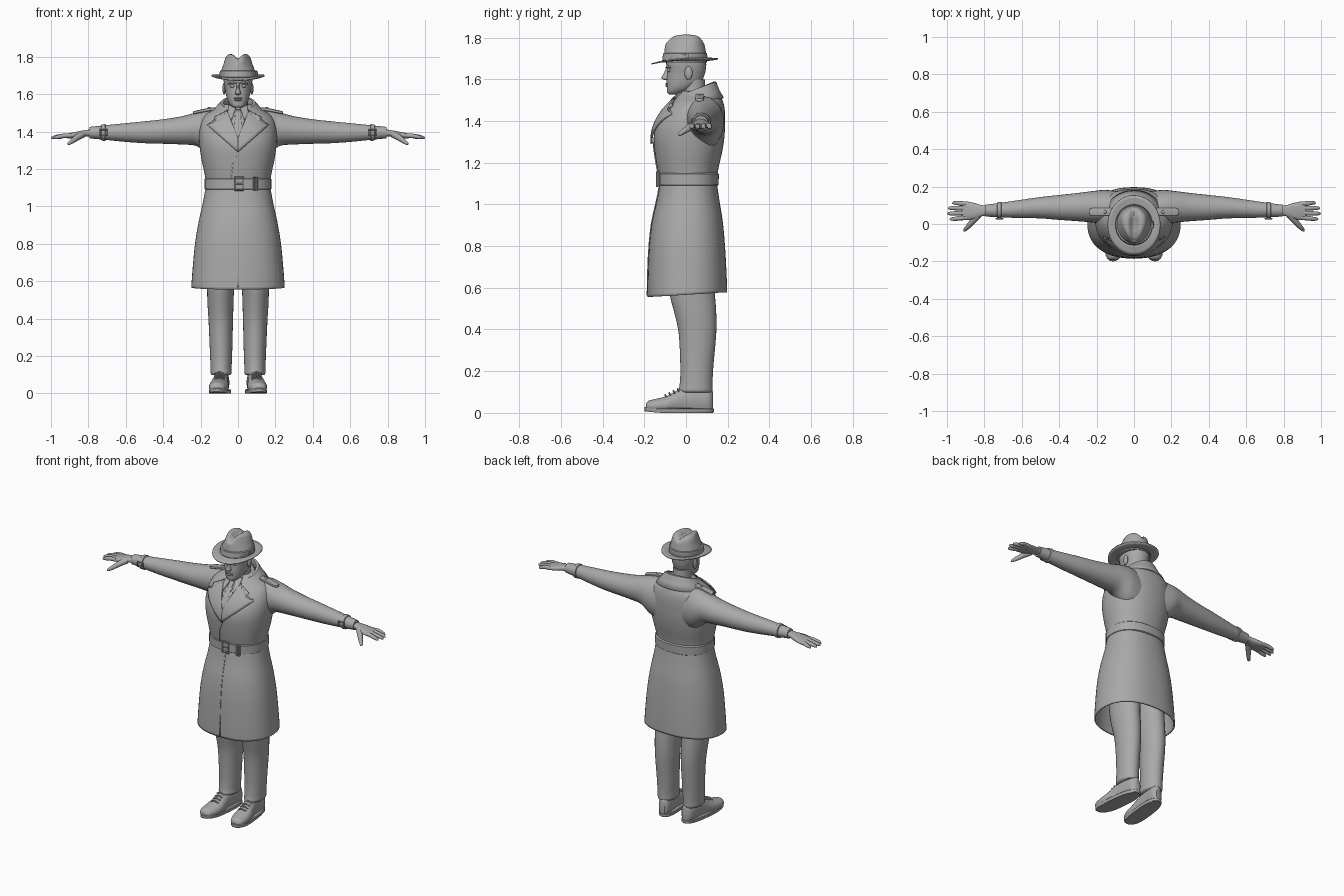
import bpy, bmesh, math
from mathutils import Vector
from mathutils.bvhtree import BVHTree

grey = bpy.data.materials.new("plain grey")
grey.diffuse_color = (0.4, 0.4, 0.4, 1)


def finish(name, bm, mirror=False, thick=0, offset=0, angle=40):
    bmesh.ops.recalc_face_normals(bm, faces=bm.faces[:])
    me = bpy.data.meshes.new(name)
    bm.to_mesh(me)
    bm.free()
    me.materials.append(grey)
    ob = bpy.data.objects.new(name, me)
    bpy.context.collection.objects.link(ob)
    if thick:
        m = ob.modifiers.new("thickness", 'SOLIDIFY')
        m.thickness, m.offset = thick, offset
    if mirror:
        m = ob.modifiers.new("mirror", 'MIRROR')
        m.use_mirror_merge = False
    bpy.ops.object.select_all(action='DESELECT')
    ob.select_set(True)
    bpy.context.view_layer.objects.active = ob
    bpy.ops.object.shade_smooth_by_angle(angle=math.radians(angle))
    return ob


def skin(loops, caps=True, cyclic=False):
    bm = bmesh.new()
    rows = [[bm.verts.new(p) for p in lp] for lp in loops]
    n = len(rows[0])
    pairs = list(zip(rows, rows[1:])) + ([(rows[-1], rows[0])] if cyclic else [])
    for a, b in pairs:
        for i in range(n):
            bm.faces.new((a[i], a[(i + 1) % n], b[(i + 1) % n], b[i]))
    if caps and not cyclic:
        bm.faces.new(rows[0])
        bm.faces.new(rows[-1])
    return bm


def spline(rows, sub):
    out = []
    for i in range(len(rows) - 1):
        p = [rows[max(0, min(len(rows) - 1, i + k))] for k in (-1, 0, 1, 2)]
        for s in range(sub):
            t = s / sub
            out.append([0.5 * (2 * b + (c - a) * t + (2 * a - 5 * b + 4 * c - d) * t * t
                               + (3 * b - a - 3 * c + d) * t ** 3) for a, b, c, d in zip(*p)])
    return out + [list(rows[-1])]


def loft(name, rows, axis='z', sub=4, n=40, power=2.0, caps=True, warp=None, **kw):
    """Rows are (station, low a, high a, low b, high b) along an axis."""
    loops = []
    for t, a0, a1, b0, b1 in (spline(rows, sub) if sub > 1 else rows):
        lp = []
        for i in range(n):
            g = 2 * math.pi * i / n
            c, s = math.cos(g), math.sin(g)
            a = (a0 + a1) / 2 + (a1 - a0) / 2 * math.copysign(abs(c) ** (2 / power), c)
            b = (b0 + b1) / 2 + (b1 - b0) / 2 * math.copysign(abs(s) ** (2 / power), s)
            p = Vector({'z': (a, b, t), 'x': (t, a, b), 'y': (a, t, b)}[axis])
            lp.append(warp(p) if warp else p)
        loops.append(lp)
    return finish(name, skin(loops, caps), **kw)


def tube(name, pts, radii, n=10, cyclic=False, **kw):
    pts = [Vector(p) for p in pts]
    if not isinstance(radii, (list, tuple)):
        radii = [radii] * len(pts)
    loops, m = [], len(pts)
    for i, p in enumerate(pts):
        a, b = (pts[i - 1], pts[(i + 1) % m]) if cyclic else (pts[max(i - 1, 0)], pts[min(i + 1, m - 1)])
        d = (b - a).normalized()
        u = d.cross(Vector((0, 0, 1)) if abs(d.z) < 0.8 and not cyclic else Vector((0, 1, 0))).normalized()
        v = d.cross(u)
        loops.append([p + radii[i] * (u * math.cos(6.28319 * k / n) + v * math.sin(6.28319 * k / n)) for k in range(n)])
    return finish(name, skin(loops, True, cyclic), **kw)


def ball(name, loc, size, **kw):
    bm = bmesh.new()
    bmesh.ops.create_uvsphere(bm, u_segments=16, v_segments=10, radius=1)
    for v in bm.verts:
        v.co = Vector([v.co[k] * size[k] + loc[k] for k in range(3)])
    return finish(name, bm, **kw)


def patch(name, outline, target, lift, thick, **kw):
    """Lay a flat outline (x, z) over the front of another part."""
    src = bmesh.new()
    src.from_mesh(target.data)
    tree = BVHTree.FromBMesh(src)
    bm = bmesh.new()
    bm.faces.new([bm.verts.new((x, 0, z)) for x, z in outline])
    bmesh.ops.triangulate(bm, faces=bm.faces[:])
    bmesh.ops.subdivide_edges(bm, edges=bm.edges[:], cuts=7, use_grid_fill=True)
    for v in bm.verts:
        hit = tree.ray_cast(Vector((v.co.x, -1, v.co.z)), Vector((0, 1, 0)))[0]
        v.co.y = (hit or tree.find_nearest(v.co)[0]).y - lift
    src.free()
    return finish(name, bm, thick=thick, **kw)


# coat
def hem(p):
    low = max(0, (0.8 - p.z) / 0.235)
    return p + Vector((0, 0, 0.06 * p.y * low))


skirt = loft("coat_skirt", [(.567, -.25, .25, -.185, .197), (.65, -.244, .244, -.184, .195),
    (.8, -.23, .23, -.177, .187), (.92, -.21, .21, -.163, .176), (1.02, -.188, .188, -.14, .16),
    (1.12, -.17, .17, -.122, .146)], n=56, power=2.3, caps=False, warp=hem, thick=.008, offset=-1)
torso = loft("coat_body", [(1.1, -.168, .168, -.122, .145), (1.17, -.178, .178, -.138, .155),
    (1.25, -.195, .195, -.15, .173), (1.32, -.205, .205, -.155, .184), (1.38, -.208, .208, -.143, .187),
    (1.44, -.2, .2, -.112, .187), (1.485, -.178, .178, -.075, .18), (1.52, -.125, .125, -.042, .165),
    (1.545, -.08, .08, -.02, .14)], n=56, power=2.2)
loft("sleeve", [(.06, .02, .17, 1.25, 1.51), (.15, .0, .182, 1.27, 1.517), (.22, .008, .176, 1.322, 1.503),
    (.3, .015, .166, 1.331, 1.482), (.4, .022, .155, 1.335, 1.466), (.5, .03, .144, 1.338, 1.455),
    (.6, .032, .13, 1.345, 1.445), (.7, .035, .115, 1.355, 1.435), (.795, .04, .103, 1.364, 1.425)],
    axis='x', n=28, mirror=True)
patch("skirt_front_seam", [(-.003, .562), (.003, .562), (.003, 1.1), (-.003, 1.1)], skirt, .001, .005)
patch("front_overlap_edge", [(.0, 1.3), (.006, 1.3), (-.025, 1.23), (-.035, 1.15), (-.041, 1.15), (-.031, 1.23)],
      torso, .002, .006)

# shirt, tie and lapels
patch("shirt", [(-.06, 1.51), (.06, 1.51), (0, 1.36)], torso, .003, .005)
patch("tie", [(-.014, 1.515), (.014, 1.515), (.01, 1.485), (.024, 1.41), (0, 1.36), (-.024, 1.41), (-.01, 1.485)],
      torso, .009, .007)
patch("shirt_collar", [(.01, 1.53), (.05, 1.54), (.055, 1.49), (.035, 1.46)], torso, .009, .006, mirror=True)
patch("lapel", [(.058, 1.512), (.125, 1.475), (.12, 1.455), (.165, 1.435), (.0, 1.29), (.0, 1.365)],
      torso, .011, .009, mirror=True)

# turned down collar, open at the front
bm = bmesh.new()
rows = []
for i in range(41):
    g = math.radians(-62 + 304 * i / 40)
    c, s = math.cos(g), math.sin(g)
    k = (s + 1) / 2
    prof = [(.07, .075, 1.48 + .075 * k), (.08, .083, 1.515 + .07 * k), (.092, .092, 1.515 + .07 * k),
            (.125, .108, 1.49 + .052 * k), (.152, .128, 1.468 + .042 * k)]
    rows.append([bm.verts.new((rx * c, .05 + ry * s, z)) for rx, ry, z in prof])
for a, b in zip(rows, rows[1:]):
    for j in range(4):
        bm.faces.new((a[j], a[j + 1], b[j + 1], b[j]))
finish("coat_collar", bm, thick=.009)

# belt with buckle and keeper
loft("belt", [(1.088, -.17, .17, -.125, .148), (1.094, -.178, .178, -.135, .156),
    (1.146, -.178, .178, -.136, .158), (1.153, -.17, .17, -.128, .15)], sub=1, n=56, power=2.3)
tube("belt_buckle", [(-.014, -.139, 1.085), (.028, -.139, 1.085), (.028, -.139, 1.157), (-.014, -.139, 1.157)],
     .005, n=8, cyclic=True)
tube("buckle_pin", [(-.014, -.141, 1.121), (.03, -.141, 1.121)], .003, n=8)
tube("belt_keeper", [(.085, -.13, 1.086), (.1, -.13, 1.086), (.1, -.13, 1.156), (.085, -.13, 1.156)],
     .006, n=8, cyclic=True)

# shoulder straps and cuff straps
loft("shoulder_strap", [(.12, .045, .085, 1.512, 1.53), (.16, .045, .085, 1.508, 1.526),
    (.225, .045, .085, 1.496, 1.512), (.24, .055, .075, 1.494, 1.508)], axis='x', n=16, power=5, mirror=True)
ball("shoulder_button", (.155, .065, 1.526), (.009, .009, .005), mirror=True)
loft("cuff_strap", [(.708, .034, .115, 1.354, 1.436), (.71, .03, .119, 1.35, 1.44),
    (.73, .031, .116, 1.352, 1.438), (.732, .035, .112, 1.356, 1.434)], axis='x', sub=1, n=28, mirror=True)
tube("cuff_buckle", [(.7, .029, 1.38), (.738, .029, 1.38), (.738, .029, 1.41), (.7, .029, 1.41)],
     .004, n=8, cyclic=True, mirror=True)

# hands
loft("palm", [(.76, .048, .096, 1.374, 1.414), (.81, .042, .1, 1.374, 1.409), (.845, .03, .11, 1.368, 1.403),
    (.885, .022, .119, 1.364, 1.395), (.915, .022, .12, 1.365, 1.388), (.922, .03, .112, 1.37, 1.383)],
    axis='x', n=24, power=2.4, mirror=True)
for i, (y0, y1, tip) in enumerate([(.034, .027, .985), (.059, .056, 1.0), (.084, .085, .995), (.108, .113, .972)]):
    tube("finger_%d" % (i + 1), [(.895, y0, 1.379), (.93, y0 * .6 + y1 * .4, 1.378), (tip - .025, y1, 1.372),
         (tip - .006, y1, 1.367), (tip, y1, 1.365)], [.012, .0125, .011, .008, .002], mirror=True)
tube("thumb", [(.83, .05, 1.385), (.86, .018, 1.369), (.885, -.012, 1.35), (.905, -.032, 1.336), (.91, -.038, 1.332)],
     [.018, .017, .013, .009, .002], mirror=True)

# head and neck
loft("neck", [(1.47, -.065, .065, -.03, .11), (1.53, -.055, .055, -.022, .095), (1.6, -.055, .055, -.02, .09)], n=28)
loft("head", [(1.528, -.02, .02, -.08, -.04), (1.537, -.036, .036, -.09, -.005), (1.56, -.053, .053, -.092, .04),
    (1.59, -.063, .063, -.093, .075), (1.625, -.069, .069, -.09, .09), (1.65, -.074, .074, -.09, .095),
    (1.68, -.077, .077, -.095, .097), (1.73, -.072, .072, -.085, .09)], n=36, power=2.2)
loft("nose", [(1.596, -.008, .008, -.1, -.08), (1.602, -.016, .016, -.114, -.07), (1.61, -.014, .014, -.117, -.07),
    (1.635, -.008, .008, -.104, -.07), (1.66, -.009, .009, -.094, -.07)], n=14)
for nm, z, h in (("upper_lip", 1.579, .005), ("lower_lip", 1.569, .006)):
    ball(nm, (0, -.09, z), (.023, .009, h))
ball("eye", (.03, -.081, 1.643), (.014, .009, .008), mirror=True)
tube("eyebrow", [(.01, -.094, 1.657), (.03, -.091, 1.662), (.052, -.076, 1.655)], [.004, .006, .003], mirror=True)
ball("ear", (.074, .012, 1.63), (.009, .019, .032), mirror=True)


# hat
def pinch(p):
    up = max(0, min(1, (p.z - 1.71) / .08))
    front = max(0, min(1, (.05 - p.y) / .13))
    q = p.copy()
    q.x *= 1 - .38 * up * front
    if p.z > 1.77:
        q.z -= .024 * math.exp(-(q.x / .02) ** 2) * min(1, (p.z - 1.77) / .03)
    return q


loft("hat_crown", [(1.68, -.097, .097, -.11, .1), (1.72, -.094, .094, -.105, .097), (1.76, -.085, .085, -.1, .09),
    (1.79, -.078, .078, -.092, .082), (1.808, -.066, .066, -.078, .066), (1.815, -.045, .045, -.05, .04),
    (1.813, -.02, .02, -.025, .02), (1.812, -.003, .003, -.006, 0)], n=44, warp=pinch)
loft("hat_band", [(1.69, -.098, .098, -.112, .102), (1.693, -.1, .1, -.114, .104),
    (1.724, -.097, .097, -.11, .101), (1.727, -.092, .092, -.105, .097)], sub=1, n=44)
loft("hat_bow", [(-.025, .09, .102, 1.695, 1.725), (-.005, .094, .106, 1.702, 1.718), (.015, .09, .104, 1.692, 1.728)],
     axis='y', n=16, power=4)
loops = []
for f in (0, .35, .7, 1):
    loops.append([((.088 + .053 * f) * c, -.006 + (.098 + .062 * f) * s,
                   1.69 + .012 * f * s - .007 * f * math.cos(2 * g) * -1 + .003 * f * f)
                  for g in [2 * math.pi * i / 48 for i in range(48)] for c, s in [(math.cos(g), math.sin(g))]])
finish("hat_brim", skin(loops, False), thick=.006)

# trousers
loft("trouser_leg", [(.098, .042, .138, -.026, .12), (.108, .034, .146, -.035, .127), (.14, .034, .147, -.03, .127),
    (.22, .031, .15, -.027, .131), (.38, .027, .157, -.035, .145), (.48, .024, .163, -.056, .145),
    (.58, .02, .166, -.08, .138), (.75, .006, .17, -.095, .13)], n=32, mirror=True)


# shoes, toes turned slightly outwards
def shoe(p):
    return Vector((p.x - .1 * (p.y + .02), p.y, max(p.z, .014)))


def sole(p):
    return Vector((p.x - .1 * (p.y + .02), p.y, p.z + .09 * max(0, -.12 - p.y)))


loft("shoe", [(-.193, .078, .108, .015, .04), (-.18, .058, .13, .006, .058), (-.14, .044, .144, .0, .068),
    (-.09, .042, .146, -.005, .082), (-.04, .05, .138, -.01, .11), (.0, .055, .134, -.01, .13),
    (.06, .056, .134, -.01, .135), (.11, .06, .13, -.01, .125), (.13, .078, .112, .0, .1)],
    axis='y', n=28, warp=shoe, mirror=True)
loft("shoe_sole", [(.0, .043, .145, -.196, .13), (.004, .04, .148, -.2, .134), (.018, .04, .148, -.2, .134),
    (.022, .044, .144, -.196, .13)], sub=1, n=36, power=2.6, warp=sole, mirror=True)
for i in range(4):
    y, z = -.095 + .02 * i, .083 + .0095 * i
    tube("shoe_lace_%d" % (i + 1), [(.073, y, z - .007), (.098, y - .005, z + .003), (.124, y, z - .007)],
         .0045, n=8, mirror=True)
